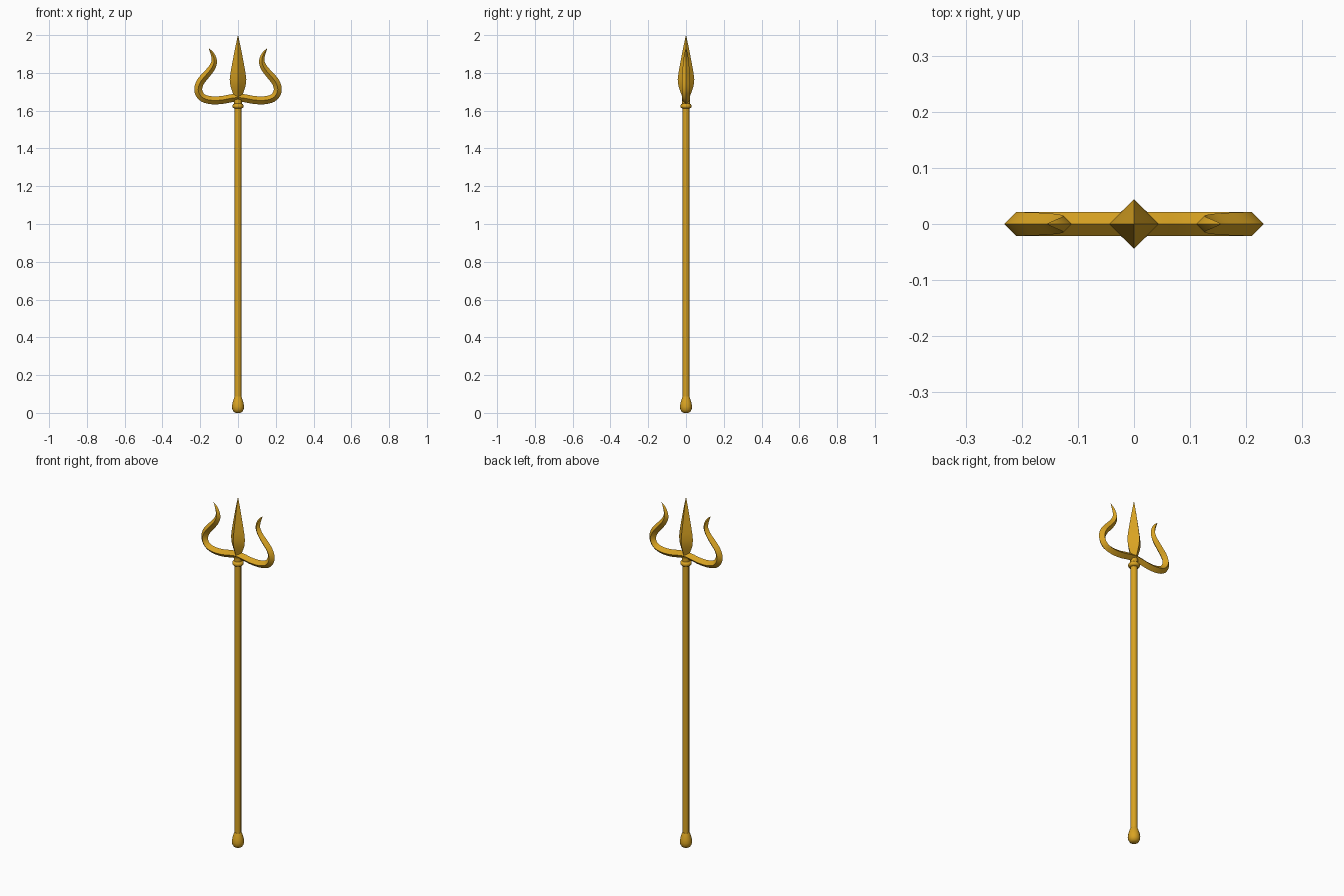
import bpy, math
from mathutils import Vector

if "Cube" in bpy.data.objects:
    bpy.data.objects.remove(bpy.data.objects["Cube"])

gold = bpy.data.materials.new("gold")
gold.diffuse_color = (0.69, 0.365, 0.016, 1)
gold.use_nodes = True
gold.node_tree.nodes["Principled BSDF"].inputs["Base Color"].default_value = gold.diffuse_color


def make(name, verts, faces, angle):
    me = bpy.data.meshes.new(name)
    me.from_pydata(verts, [], faces)
    me.materials.append(gold)
    ob = bpy.data.objects.new(name, me)
    bpy.context.collection.objects.link(ob)
    bpy.ops.object.select_all(action='DESELECT')
    ob.select_set(True)
    bpy.context.view_layer.objects.active = ob
    bpy.ops.object.mode_set(mode='EDIT')
    bpy.ops.mesh.select_all(action='SELECT')
    bpy.ops.mesh.normals_make_consistent(inside=False)
    bpy.ops.object.mode_set(mode='OBJECT')
    bpy.ops.object.shade_smooth_by_angle(angle=math.radians(angle))
    return ob


def skin(name, rings, angle):
    """Bridge equal-sized rings of points and cap both ends."""
    n = len(rings[0])
    verts = [p for r in rings for p in r]
    faces = [(i * n + j, i * n + (j + 1) % n, (i + 1) * n + (j + 1) % n, (i + 1) * n + j)
             for i in range(len(rings) - 1) for j in range(n)]
    faces += [tuple(range(n)), tuple(range(len(verts) - n, len(verts)))]
    return make(name, verts, faces, angle)


def lathe(name, profile, n, angle=35):
    rings = [[(r * math.cos(2 * math.pi * j / n), r * math.sin(2 * math.pi * j / n), z)
              for j in range(n)] for r, z in profile]
    return skin(name, rings, angle)


# shaft, pommel and collar
lathe("shaft", [(0.018, 0.05), (0.018, 1.64)], 8, 50)
lathe("pommel", [(0.012, 0), (0.023, 0.006), (0.030, 0.018), (0.032, 0.034),
                 (0.029, 0.053), (0.023, 0.073), (0.018, 0.086)], 16, 50)
lathe("collar", [(0.018, 1.612), (0.026, 1.614), (0.030, 1.620), (0.030, 1.628),
                 (0.026, 1.634), (0.020, 1.637), (0.020, 1.660)], 16, 50)

# four-sided central blade
lathe("centre_blade", [(0.015, 1.645), (0.018, 1.668), (0.029, 1.698), (0.040, 1.730),
                       (0.044, 1.765), (0.039, 1.805), (0.029, 1.860),
                       (0.015, 1.932), (0.0005, 2.0)], 4)

# curved side prongs: x, z, half thickness along the path
path = [(0, 1.671, .021), (0.045, 1.664, .021), (0.09, 1.656, .021), (0.14, 1.655, .021),
        (0.183, 1.666, .021), (0.206, 1.692, .021), (0.210, 1.722, .021),
        (0.197, 1.755, .021), (0.168, 1.790, .020), (0.141, 1.823, .018),
        (0.127, 1.853, .0155), (0.128, 1.880, .0125), (0.139, 1.907, .008),
        (0.155, 1.930, .0005)]


def smooth_path(pts, steps=3):
    """Catmull-Rom resampling."""
    p = [Vector(q) for q in pts]
    p = [2 * p[0] - p[1]] + p + [2 * p[-1] - p[-2]]
    out = []
    for i in range(1, len(p) - 2):
        a, b, c, d = p[i - 1:i + 3]
        for s in range(steps):
            t = s / steps
            out.append(0.5 * (2 * b + (c - a) * t + (2 * a - 5 * b + 4 * c - d) * t * t
                              + (3 * b - a - 3 * c + d) * t ** 3))
    return out + [p[-2]]


pts = smooth_path(path)
for side, label in ((1, "right_prong"), (-1, "left_prong")):
    rings = []
    for i, (x, z, r) in enumerate(pts):
        t = pts[min(i + 1, len(pts) - 1)] - pts[max(i - 1, 0)]
        t = Vector((1, 0)) if i == 0 else Vector((t.x, t.y)).normalized()
        nx, nz = -t.y * r, t.x * r
        rings.append([(side * (x + nx), 0, z + nz), (side * x, r, z),
                      (side * (x - nx), 0, z - nz), (side * x, -r, z)])
    skin(label, rings, 40)
